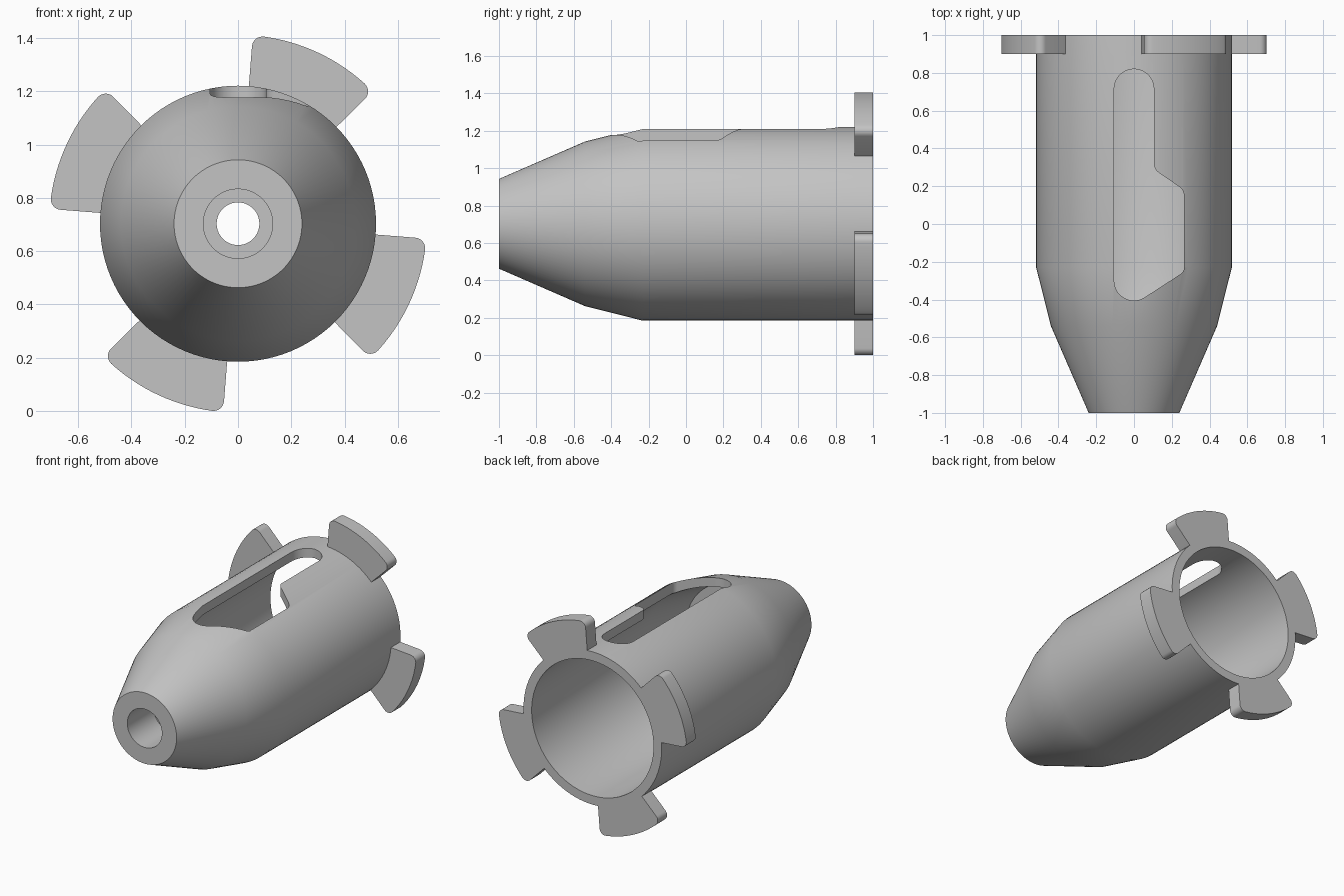
import bpy, bmesh
from math import sin, cos, tan, pi, radians, asin
from mathutils import Vector

if "Cube" in bpy.data.objects:
    bpy.data.objects.remove(bpy.data.objects["Cube"])

AXIS_Z = 0.703
BODY_R = 0.518

grey = bpy.data.materials.new("plain_grey")
grey.use_nodes = True
colour = (0.55, 0.55, 0.55, 1)
grey.diffuse_color = colour
grey.node_tree.nodes["Principled BSDF"].inputs["Base Color"].default_value = colour


def make_object(name, bm):
    bmesh.ops.recalc_face_normals(bm, faces=bm.faces)
    mesh = bpy.data.meshes.new(name)
    bm.to_mesh(mesh)
    bm.free()
    mesh.materials.append(grey)
    obj = bpy.data.objects.new(name, mesh)
    bpy.context.collection.objects.link(obj)
    return obj


def prism(name, points, direction):
    """Extrude a flat outline along a direction."""
    bm = bmesh.new()
    face = bm.faces.new([bm.verts.new(p) for p in points])
    result = bmesh.ops.extrude_face_region(bm, geom=[face])
    moved = [v for v in result["geom"] if isinstance(v, bmesh.types.BMVert)]
    bmesh.ops.translate(bm, verts=moved, vec=direction)
    return make_object(name, bm)


def lathe(name, profile, sides=96):
    """Spin a closed (y, radius) profile about the long axis."""
    bm = bmesh.new()
    rings = []
    for i in range(sides):
        a = 2 * pi * i / sides
        rings.append([bm.verts.new((r * sin(a), y, AXIS_Z + r * cos(a))) for y, r in profile])
    n = len(profile)
    for i in range(sides):
        a, b = rings[i], rings[(i + 1) % sides]
        for j in range(n):
            k = (j + 1) % n
            bm.faces.new((a[j], a[k], b[k], b[j]))
    return make_object(name, bm)


def rounded(corners, steps=10):
    """Replace each (x, y, radius) corner with an arc."""
    out = []
    for i, (x, y, r) in enumerate(corners):
        p = Vector((x, y))
        u = (Vector(corners[i - 1][:2]) - p).normalized()
        v = (Vector(corners[(i + 1) % len(corners)][:2]) - p).normalized()
        half = u.angle(v) / 2
        centre = p + (u + v).normalized() * (r / sin(half))
        start = p + u * (r / tan(half)) - centre
        end = p + v * (r / tan(half)) - centre
        sweep = pi - 2 * half
        for s in range(steps + 1):
            t = s / steps
            out.append(centre + (start * sin((1 - t) * sweep) + end * sin(t * sweep)) / sin(sweep))
    return out


def smooth(obj):
    bpy.ops.object.select_all(action="DESELECT")
    obj.select_set(True)
    bpy.context.view_layer.objects.active = obj
    bpy.ops.object.shade_smooth_by_angle(angle=radians(32))


# Hollow body: tapered nose, stepped nose hole, wide open back
body = lathe("body", [
    (-1, 0.24), (-0.54, 0.44), (-0.23, BODY_R), (1, BODY_R),
    (1, 0.457), (-0.23, 0.457), (-0.54, 0.38),
    (-0.54, 0.08), (-0.72, 0.08), (-0.72, 0.13), (-1, 0.13)])

# Keyhole-shaped slot through the top wall
slot = rounded([
    (-0.105, 0.82, 0.104), (0.105, 0.82, 0.104), (0.105, 0.29, 0.06),
    (0.265, 0.18, 0.06), (0.265, -0.253, 0.04),
    (0.031, -0.405, 0.104), (-0.105, -0.405, 0.104)])
cutter = prism("slot_cutter", [(p.x, p.y, AXIS_Z + 0.1) for p in slot], (0, 0, 0.8))
cutter.hide_render = True
cut = body.modifiers.new("slot", "BOOLEAN")
cut.operation = "DIFFERENCE"
cut.solver = "EXACT"
cut.object = cutter
bpy.context.view_layer.update()
body.data = bpy.data.meshes.new_from_object(
    body.evaluated_get(bpy.context.evaluated_depsgraph_get()))
body.modifiers.clear()
bpy.data.objects.remove(cutter)
smooth(body)

# Four round-cornered locking tabs around the back rim
TAB_R, CORNER = 0.709, 0.04
START, END = radians(4.5), radians(45.5)
inset = asin(CORNER / (TAB_R - CORNER))


def polar(r, a):
    return Vector((r * sin(a), r * cos(a)))


def arc(centre, r, a0, a1, steps):
    return [centre + polar(r, a0 + (a1 - a0) * i / steps) for i in range(steps + 1)]


origin = Vector((0, 0))
for index in range(4):
    turn = index * pi / 2
    a, b = START + turn, END + turn
    outline = arc(origin, BODY_R - 0.002, b, a, 12)
    outline += arc(polar(TAB_R - CORNER, a + inset), CORNER, a - pi / 2, a + inset, 8)
    outline += arc(origin, TAB_R, a + inset, b - inset, 14)[1:-1]
    outline += arc(polar(TAB_R - CORNER, b - inset), CORNER, b - inset, b + pi / 2, 8)
    tab = prism("locking_tab_%d" % (index + 1),
                [(p.x, 0.9, AXIS_Z + p.y) for p in outline], (0, 0.1, 0))
    smooth(tab)
